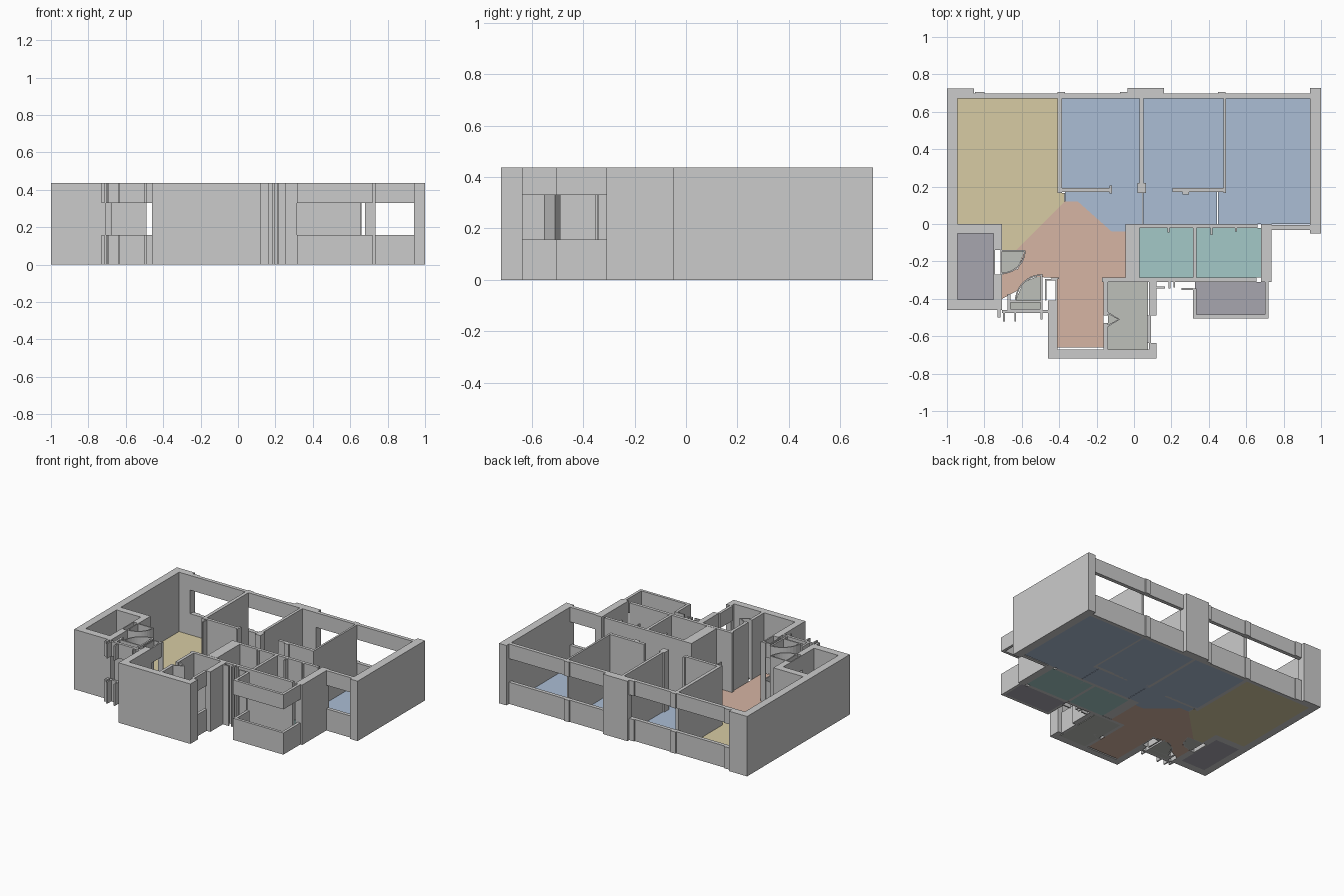
import bpy, bmesh, math

H, SILL, HEAD = 0.437, 0.158, 0.33   # wall height, window sill, window head


def finish(name, bm, color=None):
    me = bpy.data.meshes.new(name)
    bmesh.ops.recalc_face_normals(bm, faces=bm.faces)
    bm.to_mesh(me)
    bm.free()
    ob = bpy.data.objects.new(name, me)
    bpy.context.collection.objects.link(ob)
    if color:
        mat = bpy.data.materials.new(name + "_colour")
        mat.diffuse_color = (*color, 1)
        me.materials.append(mat)


def prism(bm, pts, z0, z1):
    face = bm.faces.new([bm.verts.new((x, y, z0)) for x, y in pts])
    ext = bmesh.ops.extrude_face_region(bm, geom=[face], use_keep_orig=True)
    verts = [g for g in ext["geom"] if isinstance(g, bmesh.types.BMVert)]
    bmesh.ops.translate(bm, verts=verts, vec=(0, 0, z1 - z0))


def rect(x0, x1, y0, y1):
    return [(x0, y0), (x1, y0), (x1, y1), (x0, y1)]


def walls(name, rects, spans=((0, H),)):
    bm = bmesh.new()
    for r in rects:
        for z0, z1 in spans:
            prism(bm, rect(*r), z0, z1)
    finish(name, bm)


def windows(name, rects):
    walls(name, rects, ((0, SILL), (HEAD, H)))


def floor(name, polys, color):
    bm = bmesh.new()
    for p in polys:
        prism(bm, p, 0, 0.004)
    finish(name, bm, color)


def arc_wall(name, cx, cy, r, a0, a1, t=0.008, n=10):
    ang = [math.radians(a0 + (a1 - a0) * i / n) for i in range(n + 1)]
    pts = [(cx + r * math.cos(a), cy + r * math.sin(a)) for a in ang]
    pts += [(cx + (r - t) * math.cos(a), cy + (r - t) * math.sin(a)) for a in reversed(ang)]
    bm = bmesh.new()
    prism(bm, pts, 0, H)
    finish(name, bm)


# Thick outer walls
walls("outer_walls", [
    (-1, -0.945, -0.46, 0.67), (-1, -0.855, 0.67, 0.724),        # left side and corner
    (0.94, 1, -0.05, 0.727), (-0.035, 0.16, 0.67, 0.727),        # right side, back pillar
    (-0.945, -0.705, -0.05, 0), (-0.75, -0.705, -0.14, -0.05),   # left utility room
    (-0.75, -0.705, -0.405, -0.27), (-0.945, -0.705, -0.46, -0.405),
    (-0.46, -0.41, -0.67, -0.41), (-0.46, 0.12, -0.72, -0.67),   # front room
    (0.08, 0.12, -0.49, -0.31), (0.08, 0.12, -0.67, -0.635),
    (0.68, 0.735, -0.31, 0), (-0.045, 0.03, -0.285, 0),          # bathroom sides
])

# Thin room dividers
walls("partition_walls", [
    (-0.41, -0.385, 0.165, 0.67), (-0.385, -0.12, 0.17, 0.192),
    (-0.13, -0.117, 0.162, 0.205), (0.03, 0.05, 0.22, 0.67),
    (0.02, 0.065, 0.165, 0.22), (0.478, 0.492, 0.165, 0.67),
    (0.205, 0.478, 0.17, 0.192), (0.03, 0.66, -0.022, 0),
    (0.315, 0.335, -0.285, -0.022), (-0.17, 0.655, -0.31, -0.287),
    (-0.162, -0.14, -0.49, -0.31), (-0.162, -0.14, -0.67, -0.53),
])

# Door jambs and small stubs
walls("door_jambs", [
    (0.18, 0.19, -0.045, -0.022), (0.41, 0.42, -0.06, -0.022),
    (0.54, 0.55, -0.04, -0.022), (0.26, 0.295, 0.158, 0.17),
    (0.12, 0.165, -0.345, -0.335), (0.185, 0.195, -0.345, -0.31),
    (0.255, 0.315, -0.352, -0.343), (0.21, 0.22, -0.34, -0.31),
    (-0.375, -0.365, 0.12, 0.165), (-0.44, -0.4, -0.295, -0.287),
])

# Window bands below the sill and above the head
windows("back_windows", [
    (-0.855, -0.035, 0.67, 0.697), (0.16, 0.94, 0.67, 0.697),
    (-0.85, -0.8, 0.697, 0.705), (-0.41, -0.37, 0.697, 0.705),
    (-0.075, -0.035, 0.697, 0.705), (0.45, 0.49, 0.697, 0.705),
])
windows("right_front_window", [(0.735, 0.94, -0.032, -0.006)])
windows("balcony_parapet", [
    (0.315, 0.335, -0.505, -0.345), (0.335, 0.72, -0.505, -0.485),
    (0.7, 0.72, -0.485, -0.31),
])
windows("front_room_window", [(0.07, 0.09, -0.635, -0.49)])
windows("entry_windows", [
    (-0.705, -0.46, -0.475, -0.46), (-0.475, -0.467, -0.41, -0.295),
    (-0.42, -0.41, -0.41, -0.295), (-0.467, -0.42, -0.303, -0.295),
    (-0.75, -0.742, -0.27, -0.14), (-0.713, -0.705, -0.27, -0.14),
    (-0.73, -0.715, -0.5, -0.46), (-0.7, -0.69, -0.52, -0.475),
    (-0.64, -0.63, -0.52, -0.475), (-0.5, -0.49, -0.51, -0.475),
])

# Entry porch and swinging doors
walls("entry_porch", [
    (-0.67, -0.5, -0.42, -0.41), (-0.67, -0.5, -0.463, -0.455),
    (-0.675, -0.66, -0.46, -0.375), (-0.5, -0.488, -0.46, -0.41),
    (-0.5, -0.488, -0.41, -0.27), (-0.705, -0.585, -0.147, -0.138),
])
arc_wall("utility_door_swing", -0.705, -0.142, 0.125, -90, 0)
arc_wall("entry_door_swing", -0.49, -0.415, 0.147, 90, 180)

# Folding door of the kitchen
bm = bmesh.new()
for s in (-1, 1):
    prism(bm, [(-0.14, -0.51 + s * 0.04), (-0.075, -0.51),
               (-0.085, -0.51), (-0.14, -0.51 + s * 0.03)], 0, H)
finish("folding_door", bm)

# Coloured floors
floor("living_floor", [[(-0.945, 0), (-0.705, 0), (-0.705, -0.14), (-0.63, -0.14), (-0.37, 0.12),
                        (-0.37, 0.165), (-0.41, 0.165), (-0.41, 0.67), (-0.945, 0.67)]], (0.68, 0.60, 0.37))
floor("bedroom_floor", [
    rect(-0.385, 0.03, 0.192, 0.67), rect(0.05, 0.478, 0.192, 0.67), rect(0.492, 0.94, 0, 0.67),
    [(-0.37, 0.12), (-0.3, 0.12), (-0.12, -0.04), (-0.045, -0.04), (-0.045, 0), (0.045, 0),
     (0.045, 0.192), (-0.37, 0.192)],
    rect(0.048, 0.445, 0, 0.192), rect(0.448, 0.492, 0, 0.17)], (0.41, 0.51, 0.66))
floor("hall_floor", [[(-0.63, -0.14), (-0.37, 0.12), (-0.3, 0.12), (-0.12, -0.04), (-0.045, -0.04),
                      (-0.045, -0.287), (-0.162, -0.287), (-0.162, -0.66), (-0.41, -0.66), (-0.41, -0.29),
                      (-0.55, -0.28), (-0.63, -0.36), (-0.705, -0.40), (-0.705, -0.27),
                      (-0.62, -0.24), (-0.585, -0.14)]], (0.67, 0.46, 0.37))
floor("bathroom_floor", [rect(0.03, 0.315, -0.287, -0.022), rect(0.335, 0.68, -0.287, -0.022)],
      (0.37, 0.58, 0.57))
floor("balcony_floor", [rect(-0.945, -0.75, -0.405, -0.05), rect(0.325, 0.71, -0.49, -0.31)],
      (0.39, 0.38, 0.43))
floor("kitchen_floor", [rect(-0.14, 0.075, -0.67, -0.31), rect(-0.66, -0.5, -0.455, -0.42)],
      (0.51, 0.53, 0.49))
floor("door_swing_floor", [
    [(-0.705, -0.142), (-0.705, -0.267), (-0.62, -0.235), (-0.585, -0.142)],
    [(-0.49, -0.415), (-0.49, -0.27), (-0.59, -0.31), (-0.637, -0.415)]], (0.51, 0.53, 0.49))
